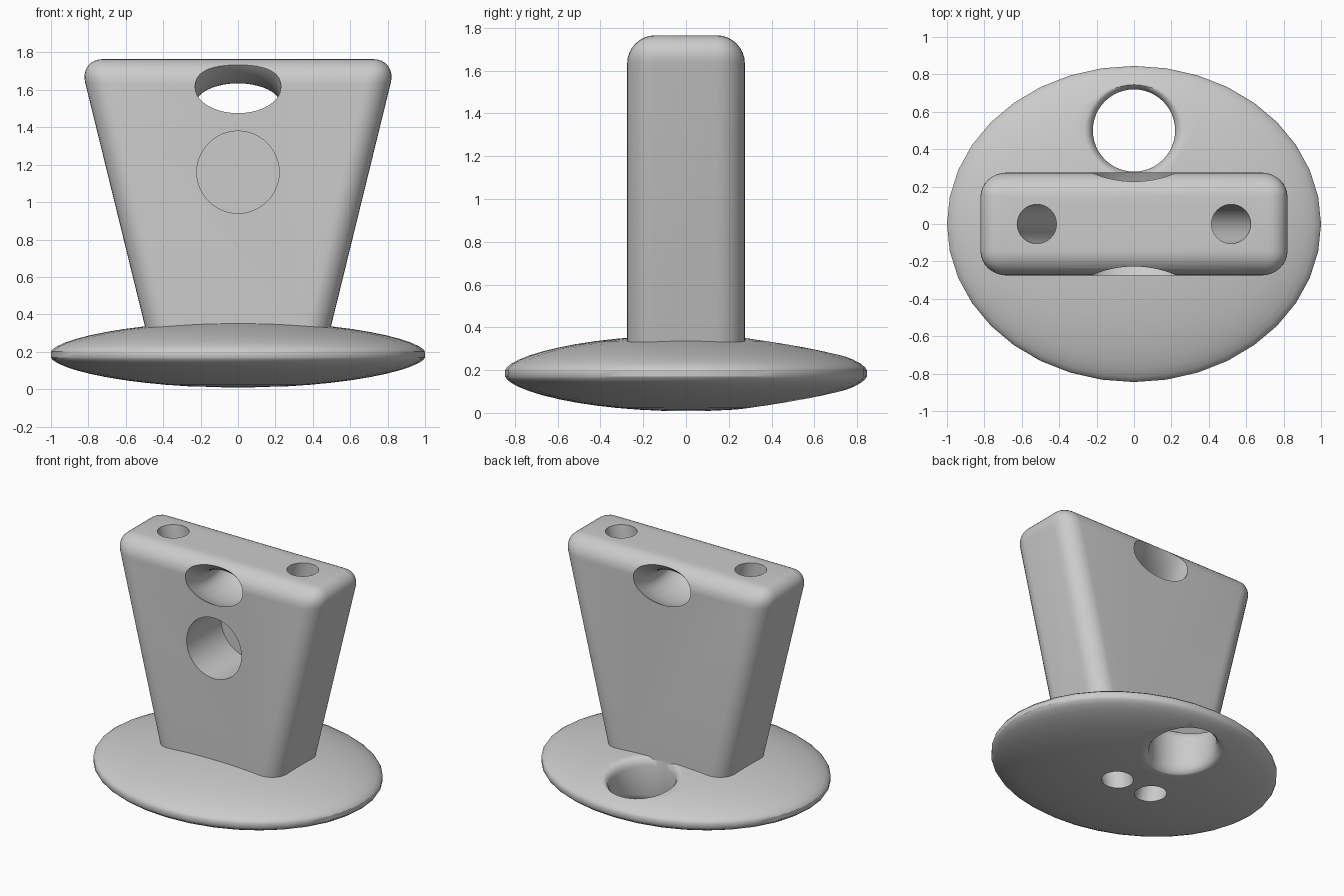
import bpy, bmesh, math
from mathutils import Vector

if "Cube" in bpy.data.objects:
    bpy.data.objects.remove(bpy.data.objects["Cube"], do_unlink=True)

grey = bpy.data.materials.new("light_grey")
grey.use_nodes = True
grey.diffuse_color = (0.6, 0.6, 0.6, 1)
grey.node_tree.nodes["Principled BSDF"].inputs["Base Color"].default_value = (0.6, 0.6, 0.6, 1)


def finish(bm, name):
    bmesh.ops.recalc_face_normals(bm, faces=bm.faces[:])
    mesh = bpy.data.meshes.new(name)
    bm.to_mesh(mesh)
    bm.free()
    mesh.materials.append(grey)
    obj = bpy.data.objects.new(name, mesh)
    bpy.context.collection.objects.link(obj)
    return obj


def ring_stack(name, rings, sides):
    """Skin a closed solid through rings of (centre, x radius, y radius, z tilt along y)."""
    bm = bmesh.new()
    loops = []
    for c, rx, ry, tilt in rings:
        loop = []
        for i in range(sides):
            a = math.tau * i / sides
            y = ry * math.sin(a)
            loop.append(bm.verts.new((c[0] + rx * math.cos(a), c[1] + y, c[2] + tilt * y)))
        loops.append(loop)
    for low, high in zip(loops, loops[1:]):
        for i in range(sides):
            j = (i + 1) % sides
            bm.faces.new((low[i], low[j], high[j], high[i]))
    bm.faces.new(loops[0][::-1])
    bm.faces.new(loops[-1])
    return finish(bm, name)


def combine(target, tool, operation):
    mod = target.modifiers.new(operation, "BOOLEAN")
    mod.operation = operation
    mod.solver = "EXACT"
    mod.object = tool
    bpy.ops.object.select_all(action="DESELECT")
    bpy.context.view_layer.objects.active = target
    target.select_set(True)
    bpy.ops.object.modifier_apply(modifier=mod.name)
    bpy.data.objects.remove(tool, do_unlink=True)


# Oval lens-shaped foot with a thin upright rim
half = []
for k in range(13):
    r = max(math.cos(math.pi / 2 * k / 12), 0.02)
    half.append((r, 0.015 + 0.162 * (1 - r * r) ** 0.62))
MID = 0.185
profile = [(r, MID - h) for r, h in reversed(half)] + [(r, MID + h) for r, h in half]
stand = ring_stack("stand", [((0, 0, z), r, 0.845 * r, 0) for r, z in profile], 36)

# Round hole behind the body, softened where it meets both faces
flare = [(0.34, 0.03), (0.27, 0.0), (0.245, -0.01), (0.228, -0.03), (0.22, -0.06)]
rings = [((0, 0.5, 0.053 - d), r, r, 0.18) for r, d in flare]
rings += [((0, 0.5, 0.317 + d), r, r, -0.18) for r, d in reversed(flare)]
combine(stand, ring_stack("round_hole_cutter", rings, 48), "DIFFERENCE")

# Tapered upright body with rounded sides and top
bm = bmesh.new()
bmesh.ops.create_cube(bm, size=2)
for v in bm.verts:
    top = v.co.z > 0
    v.co = Vector((v.co.x * (0.848 if top else 0.464), v.co.y * 0.275, 1.765 if top else 0.2))
edges = [e for e in bm.edges if max(v.co.z for v in e.verts) > 1]
bmesh.ops.bevel(bm, geom=edges, offset=0.13, segments=8, profile=0.5, affect="EDGES")
body = finish(bm, "body")
combine(stand, body, "UNION")

# Dipping oval tunnel through the upper body
bpy.ops.mesh.primitive_torus_add(major_segments=72, minor_segments=40,
                                 major_radius=0.428, minor_radius=0.117)
tunnel = bpy.context.object
tunnel.scale.z = 0.23 / 0.117
tunnel.rotation_euler.y = math.pi / 2
tunnel.location.z = 1.946
bpy.ops.object.transform_apply(location=True, rotation=True, scale=True)
tunnel.data.materials.append(grey)
combine(stand, tunnel, "DIFFERENCE")

# Blind round socket in the front
bpy.ops.mesh.primitive_cylinder_add(vertices=48, radius=0.22, depth=0.5,
                                    location=(0, -0.13, 1.16), rotation=(math.pi / 2, 0, 0))
socket = bpy.context.object
socket.data.materials.append(grey)
combine(stand, socket, "DIFFERENCE")

# Slanted tubes from the top down through the foot
for side in (-1, 1):
    ends = [((side * (0.14 + 0.215 * z), 0, z), 0.105, 0.105, 0) for z in (-0.1, 1.9)]
    combine(stand, ring_stack("tube_cutter", ends, 32), "DIFFERENCE")

bpy.ops.object.select_all(action="DESELECT")
stand.select_set(True)
bpy.context.view_layer.objects.active = stand
bpy.ops.object.shade_smooth_by_angle(angle=math.radians(32))
